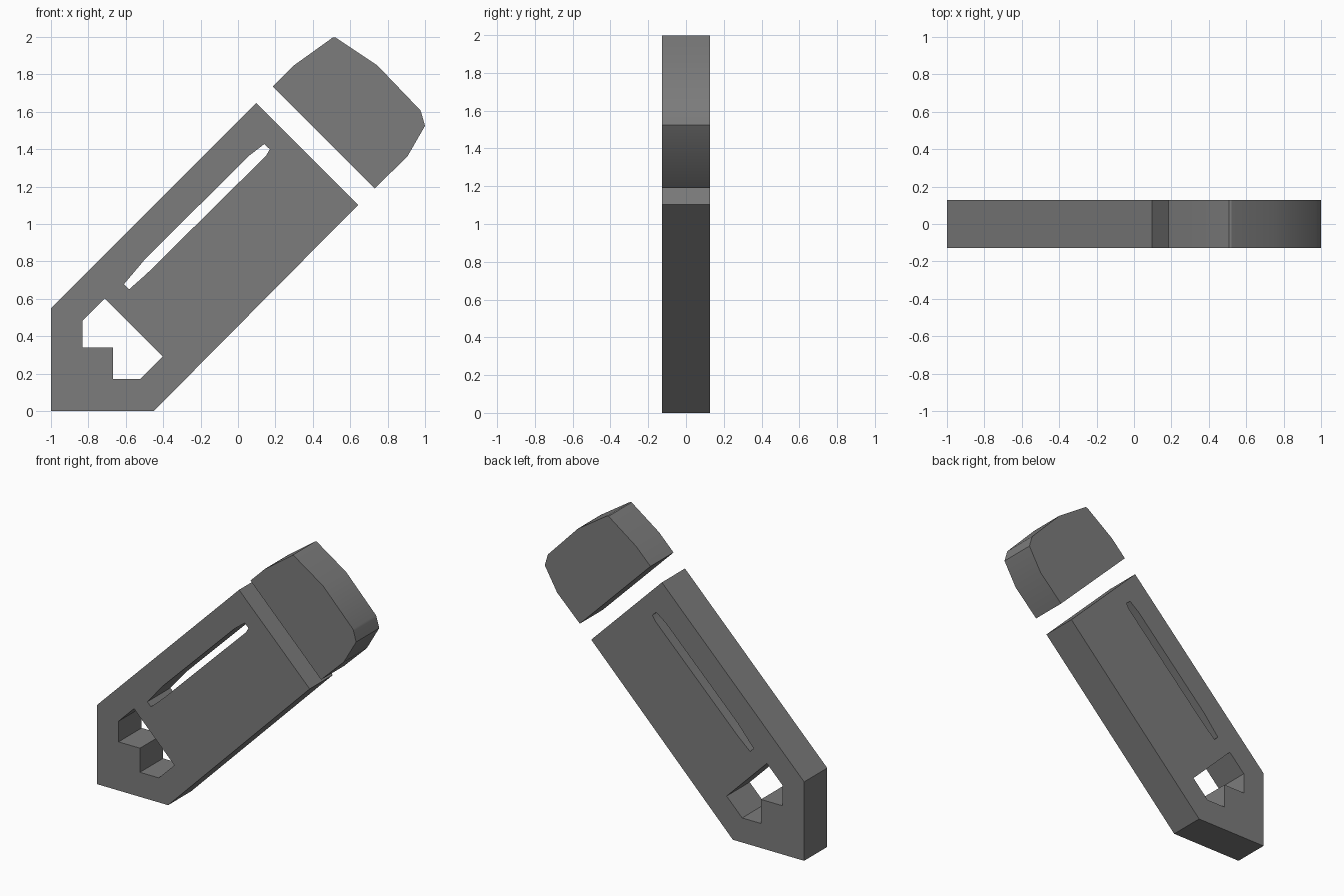
import bpy, bmesh, math

if "Cube" in bpy.data.objects:
    bpy.data.objects.remove(bpy.data.objects["Cube"])

HALF = 0.127  # half thickness in y

grey = bpy.data.materials.new("dark grey")
grey.diffuse_color = (0.2, 0.2, 0.2, 1)
grey.use_nodes = True
grey.node_tree.nodes["Principled BSDF"].inputs["Base Color"].default_value = grey.diffuse_color


def plate(name, *loops):
    """Extrude an x-z outline (first loop) with holes (other loops) along y."""
    cu = bpy.data.curves.new(name, 'CURVE')
    cu.dimensions = '2D'
    cu.fill_mode = 'BOTH'
    cu.extrude = HALF
    for pts in loops:
        s = cu.splines.new('POLY')
        s.points.add(len(pts) - 1)
        for p, (x, z) in zip(s.points, pts):
            p.co = (x, z, 0, 1)
        s.use_cyclic_u = True
    tmp = bpy.data.objects.new(name + "_outline", cu)
    bpy.context.collection.objects.link(tmp)
    bpy.context.view_layer.update()
    dg = bpy.context.evaluated_depsgraph_get()
    me = bpy.data.meshes.new_from_object(tmp.evaluated_get(dg))
    bpy.data.objects.remove(tmp)
    # weld, stand upright, merge the flat triangles
    bm = bmesh.new()
    bm.from_mesh(me)
    bmesh.ops.remove_doubles(bm, verts=bm.verts, dist=0.0005)
    for v in bm.verts:
        v.co = (v.co.x, -v.co.z, v.co.y)
    bmesh.ops.recalc_face_normals(bm, faces=bm.faces)
    bm.to_mesh(me)
    bm.free()
    me.materials.clear()
    me.materials.append(grey)
    ob = bpy.data.objects.new(name, me)
    bpy.context.collection.objects.link(ob)
    bpy.ops.object.select_all(action='DESELECT')
    ob.select_set(True)
    bpy.context.view_layer.objects.active = ob
    bpy.ops.object.shade_smooth_by_angle(angle=math.radians(30))
    return ob


# Pencil body with the sharpened-wood window and the long highlight slot
body = [(-1, 0), (-0.45, 0), (0.642, 1.102), (0.097, 1.647), (-1, 0.55)]
window = [(-0.832, 0.483), (-0.713, 0.602), (-0.402, 0.291), (-0.522, 0.171),
          (-0.667, 0.171), (-0.667, 0.339), (-0.832, 0.339)]
slot = [(-0.61, 0.678), (-0.583, 0.65), (-0.49, 0.732), (0.15, 1.365),
        (0.17, 1.4), (0.14, 1.427), (0.062, 1.367), (-0.49, 0.82)]
plate("pencil_body", body, window, slot)

# Rounded eraser end
eraser = [(0.185, 1.735), (0.295, 1.845), (0.508, 1.998), (0.52, 1.998),
          (0.745, 1.848), (0.975, 1.608), (0.98, 1.595), (1.0, 1.525),
          (0.905, 1.36), (0.73, 1.19)]
plate("eraser", eraser)
